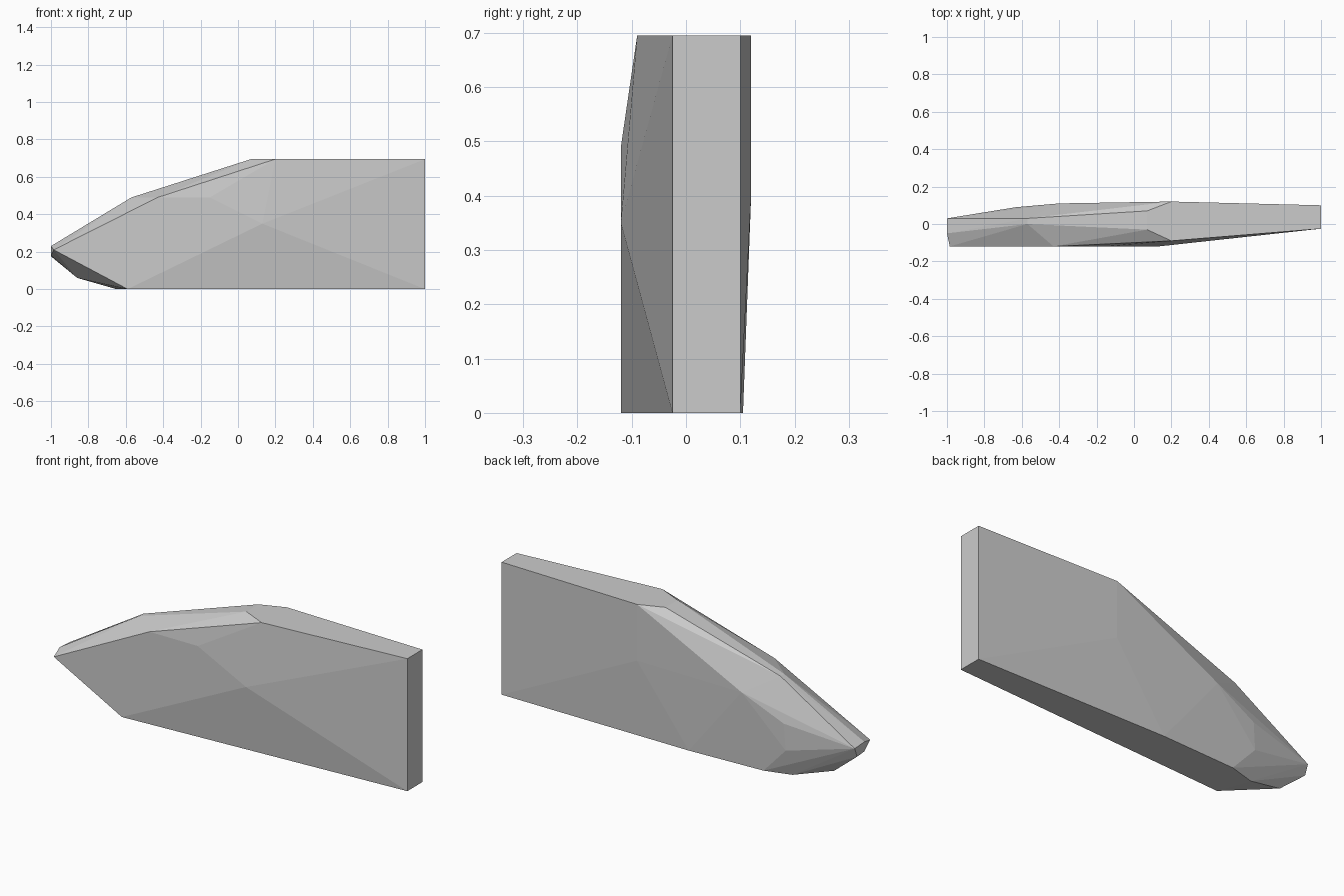
import bpy
import bmesh
import math

if "Cube" in bpy.data.objects:
    bpy.data.objects.remove(bpy.data.objects["Cube"])

# Outline loops of the faceted blade, as (x, y, z) corners
butt_end = [(1, -0.025, 0), (1, 0.10, 0), (1, 0.10, 0.695), (1, -0.025, 0.695)]
front_face = [(-0.985, -0.12, 0.21), (-0.43, -0.12, 0.49), (-0.15, -0.12, 0.49),
              (0.13, -0.12, 0.35), (-0.59, -0.12, 0)]
top_plate = [(0.20, -0.09, 0.695), (0.07, -0.03, 0.695),
             (0.07, 0.07, 0.695), (0.20, 0.12, 0.695)]
top_ridge = [(-0.57, 0.0, 0.49), (-0.57, 0.03, 0.49)]
nose_tip = [(-1, -0.05, 0.23), (-1, 0.03, 0.225), (-1, 0.01, 0.175), (-1, -0.05, 0.18)]
underside = [(-0.86, 0.0, 0.06), (-0.65, 0.046, 0), (-0.51, 0.086, 0), (-0.09, 0.105, 0)]
back_face = [(0.20, 0.12, 0.40), (-0.40, 0.11, 0.39),
             (-0.63, 0.09, 0.28), (-0.64, 0.088, 0.14)]

# Skin the corners into one faceted solid
bm = bmesh.new()
for loop in (butt_end, front_face, top_plate, top_ridge, nose_tip, underside, back_face):
    for co in loop:
        bm.verts.new(co)
hull = bmesh.ops.convex_hull(bm, input=bm.verts[:])
loose = [v for v in bm.verts if not v.link_faces]
bmesh.ops.delete(bm, geom=loose, context='VERTS')
bmesh.ops.dissolve_limit(bm, angle_limit=math.radians(0.5),
                         verts=bm.verts[:], edges=bm.edges[:])
bmesh.ops.recalc_face_normals(bm, faces=bm.faces[:])

mesh = bpy.data.meshes.new("faceted_blade")
bm.to_mesh(mesh)
bm.free()
blade = bpy.data.objects.new("faceted_blade", mesh)
bpy.context.collection.objects.link(blade)

# Plain grey surface
grey = bpy.data.materials.new("light_grey")
grey.diffuse_color = (0.6, 0.6, 0.6, 1)
grey.use_nodes = True
grey.node_tree.nodes["Principled BSDF"].inputs["Base Color"].default_value = grey.diffuse_color
mesh.materials.append(grey)
